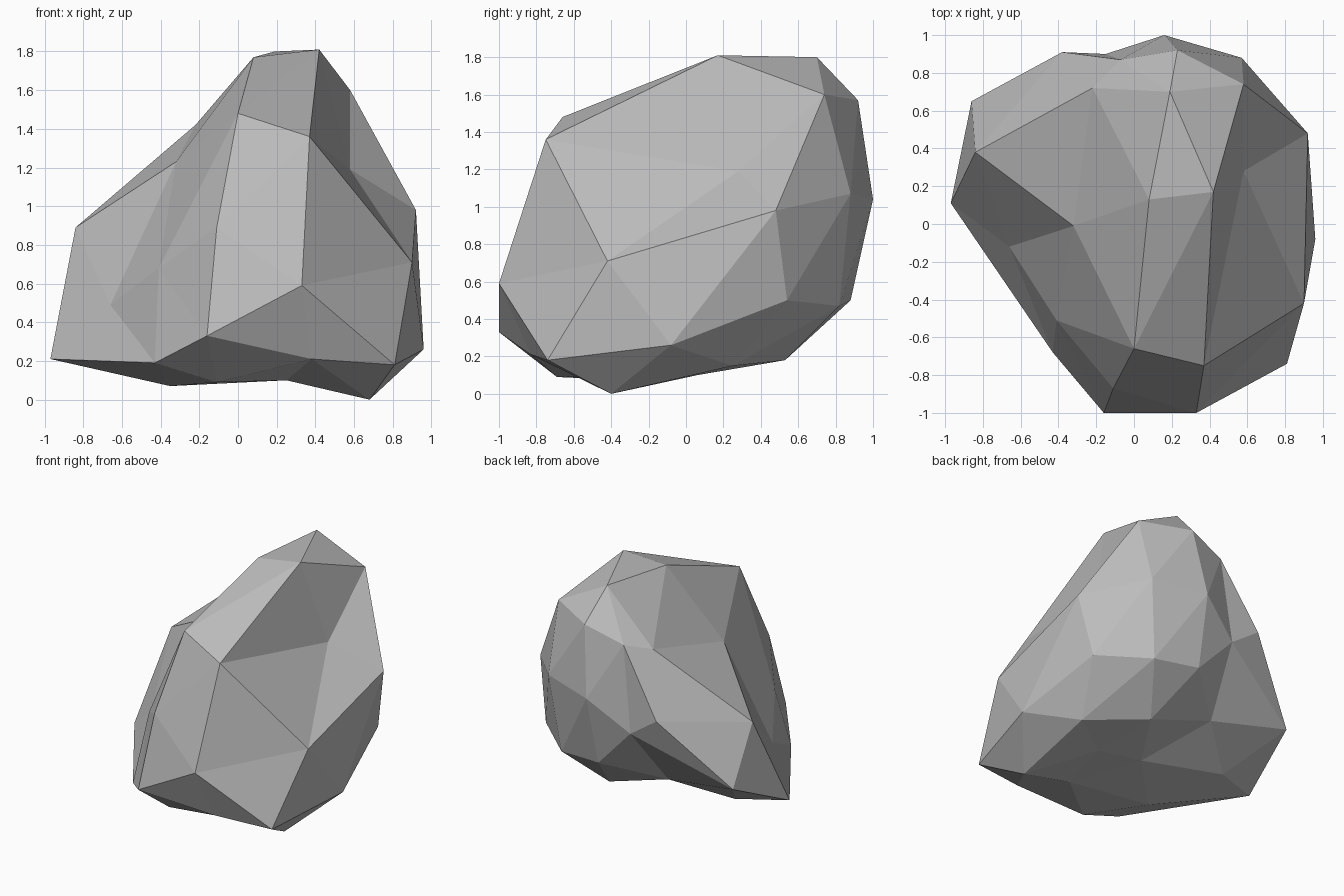
import bpy
import bmesh

default_cube = bpy.data.objects.get("Cube")
if default_cube:
    bpy.data.objects.remove(default_cube, do_unlink=True)

# The boulder is a faceted ball: rings of corners running from a cap on the
# upper left side, round the body, to a cap on the lower right side.
upper_cap = [(.58, .28, 1.19)]
upper_shoulder = [
    (.37, -.75, 1.36), (.42, .17, 1.81), (.58, .74, 1.6),
    (.92, .48, .98), (.9, -.42, .71),
]
upper_ring = [
    (-.11, -.87, .89), (0, -.66, 1.48), (.08, .13, 1.77), (.19, .7, 1.8),
    (.23, .92, 1.57), (.57, .88, 1.07), (.83, .54, .5), (.96, -.08, .26),
    (.81, -.74, .18), (.33, -1, .59),
]
middle_ring = [
    (-.16, -1, .33), (-.41, -.51, .68), (-.32, -.01, 1.23), (-.22, .72, 1.42),
    (-.07, .87, 1.47), (.16, 1, 1.04), (.5, .82, .47), (.69, .25, .15),
    (.68, -.4, 0), (.38, -.83, .21),
]
lower_ring = [
    (-.43, -.68, .19), (-.66, -.12, .49), (-.84, .38, .89), (-.38, .91, .97),
    (-.15, .9, .81), (.14, .88, .5), (.29, .53, .18), (.38, .06, .1),
    (.25, -.41, .1), (-.11, -.69, .09),
]
lower_shoulder = [
    (-.97, .11, .21), (-.86, .65, .47), (-.24, .56, .35),
    (0, .08, .15), (-.35, -.26, .07),
]
lower_cap = [(-.6, .26, .18)]


def cap_fan(bm, tip, shoulder):
    """Close a shoulder ring with triangles that meet at one tip."""
    for i, corner in enumerate(shoulder):
        bm.faces.new((tip, shoulder[i - 1], corner))


def widen(bm, shoulder, ring, offset):
    """Join a shoulder to a ring with twice as many corners."""
    count = len(ring)
    for i, corner in enumerate(shoulder):
        k = i * 2 + offset
        before, centre, after = (ring[(k + step) % count] for step in (-1, 0, 1))
        following = shoulder[(i + 1) % len(shoulder)]
        bm.faces.new((corner, before, centre))
        bm.faces.new((corner, centre, after))
        bm.faces.new((corner, after, following))


def zigzag(bm, ring, staggered):
    """Join two equal rings with a zigzag strip of triangles."""
    count = len(ring)
    for i in range(count):
        following = (i + 1) % count
        bm.faces.new((ring[i], staggered[i], staggered[following]))
        bm.faces.new((ring[i], staggered[following], ring[following]))


# Stone colour
stone = bpy.data.materials.new("stone_grey")
stone.use_nodes = True
grey = (.5, .5, .5, 1)
stone.diffuse_color = grey
shader = next(n for n in stone.node_tree.nodes if n.type == "BSDF_PRINCIPLED")
shader.inputs["Base Color"].default_value = grey
shader.inputs["Roughness"].default_value = .9

# Boulder surface
bm = bmesh.new()
top, high, upper, middle, lower, low, bottom = (
    [bm.verts.new(point) for point in ring]
    for ring in (upper_cap, upper_shoulder, upper_ring, middle_ring,
                 lower_ring, lower_shoulder, lower_cap)
)
cap_fan(bm, top[0], high)
widen(bm, high, upper, 0)
zigzag(bm, upper, middle)
zigzag(bm, lower, middle)
widen(bm, low, lower, 1)
cap_fan(bm, bottom[0], low)
bmesh.ops.recalc_face_normals(bm, faces=bm.faces[:])

mesh = bpy.data.meshes.new("boulder")
bm.to_mesh(mesh)
bm.free()
mesh.materials.append(stone)
boulder = bpy.data.objects.new("boulder", mesh)
bpy.context.collection.objects.link(boulder)
